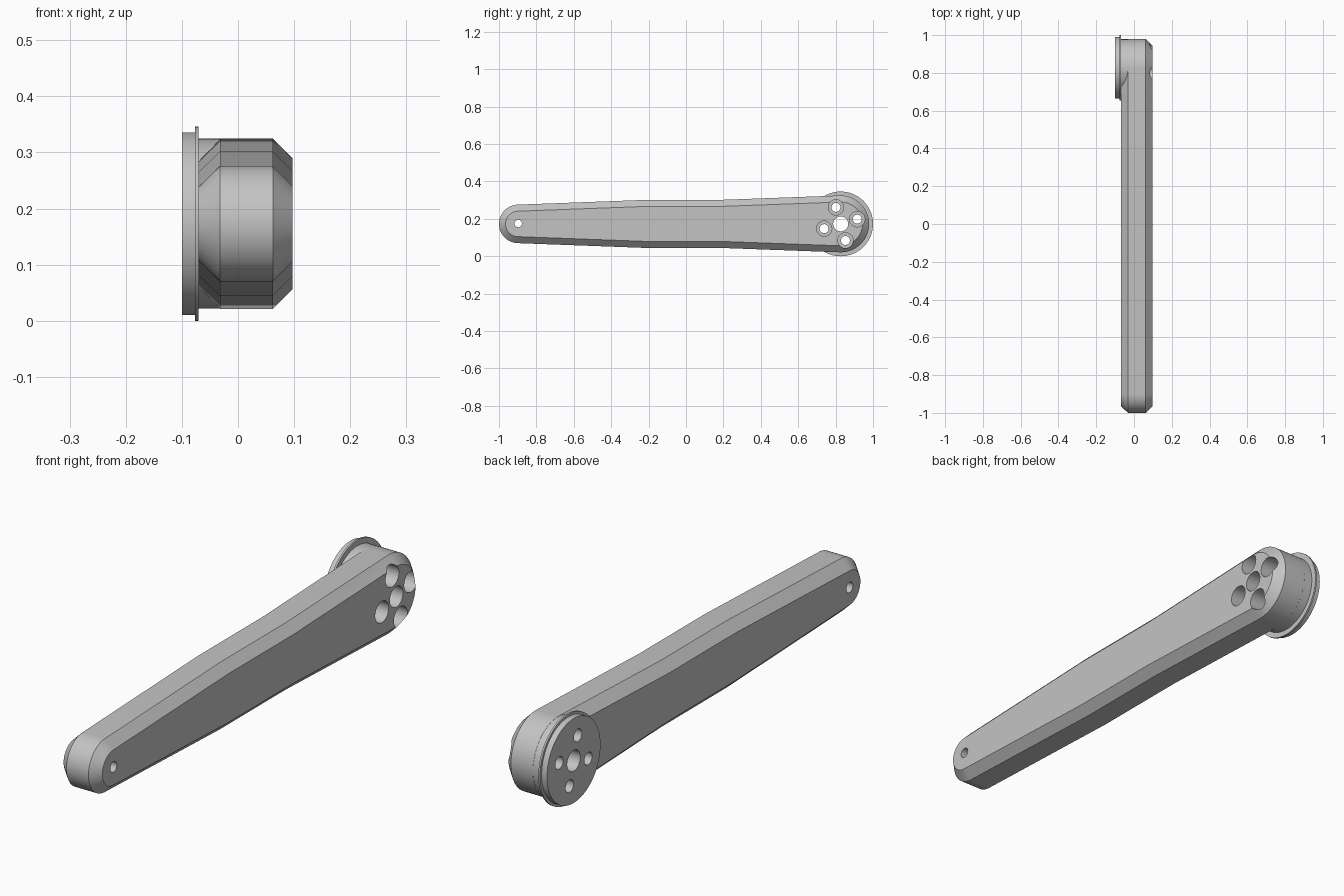
import bpy, bmesh, math
from math import sin, cos, pi

if "Cube" in bpy.data.objects:
    bpy.data.objects.remove(bpy.data.objects["Cube"], do_unlink=True)

GREY = (0.55, 0.55, 0.55, 1)
metal = bpy.data.materials.new("plain_grey")
metal.use_nodes = True
metal.diffuse_color = GREY
metal.node_tree.nodes["Principled BSDF"].inputs["Base Color"].default_value = GREY

MID_Z = 0.173
HUB_Y, TIP_Y = 0.827, -0.897
HUB_R, TIP_R, WAIST_R, WAIST_Y = 0.152, 0.103, 0.129, 0.2


def loft(name, rings):
    """Join equal-length rings of points into a closed solid."""
    bm = bmesh.new()
    loops = [[bm.verts.new(p) for p in ring] for ring in rings]
    n = len(loops[0])
    for a, b in zip(loops, loops[1:]):
        for i in range(n):
            j = (i + 1) % n
            bm.faces.new((a[i], a[j], b[j], b[i]))
    bm.faces.new(loops[0][::-1])
    bm.faces.new(loops[-1])
    bmesh.ops.recalc_face_normals(bm, faces=bm.faces)
    mesh = bpy.data.meshes.new(name)
    bm.to_mesh(mesh)
    bm.free()
    mesh.materials.append(metal)
    obj = bpy.data.objects.new(name, mesh)
    bpy.context.collection.objects.link(obj)
    return obj


def turned(name, y, z, stations, sides=64):
    """Stepped round solid along x from (x, radius) stations."""
    angles = [2 * pi * i / sides for i in range(sides)]
    return loft(name, [[(x, y + r * cos(a), z + r * sin(a)) for a in angles]
                       for x, r in stations])


def arm_ring(x, inset):
    """Arm outline: round hub end, straight waist, round tip."""
    steps = 32

    def arc(y, r, start):
        return [(x, y + r * cos(start + pi * i / steps),
                 MID_Z + r * sin(start + pi * i / steps)) for i in range(steps + 1)]

    w = WAIST_R - inset
    return (arc(HUB_Y, HUB_R - inset, -pi / 2)
            + [(x, WAIST_Y, MID_Z + w), (x, -WAIST_Y, MID_Z + w)]
            + arc(TIP_Y, TIP_R - inset, pi / 2)
            + [(x, -WAIST_Y, MID_Z - w), (x, WAIST_Y, MID_Z - w)])


# Arm with a bevel on both broad faces
arm = loft("arm", [arm_ring(-0.07, 0.037), arm_ring(-0.032, 0),
                   arm_ring(0.062, 0), arm_ring(0.097, 0.035)])

# Round hub with its flange and mounting disc
hub = turned("hub_flange", HUB_Y, MID_Z,
             [(-0.1, 0.163), (-0.077, 0.163), (-0.077, 0.173),
              (-0.07, 0.173), (-0.07, 0.1515), (-0.025, 0.1515)], 96)

# Hole cutters: axle, tip and four counterbored screws
cutters = [turned("axle_cutter", HUB_Y, MID_Z, [(-0.2, 0.04), (0.2, 0.04)], 48),
           turned("tip_cutter", TIP_Y, MID_Z + 0.002, [(-0.2, 0.02), (0.2, 0.02)], 32)]
for k in range(4):
    a = math.radians(16) + k * pi / 2
    cutters.append(turned("screw_cutter", HUB_Y + 0.092 * cos(a), MID_Z + 0.092 * sin(a),
                          [(-0.2, 0.024), (-0.015, 0.024), (-0.015, 0.041), (0.2, 0.041)], 48))

for part in (arm, hub):
    for cutter in cutters:
        cutter.hide_render = True
        if part is hub and cutter.name.startswith("tip"):
            continue
        mod = part.modifiers.new(cutter.name, 'BOOLEAN')
        mod.operation = 'DIFFERENCE'
        mod.solver = 'EXACT'
        mod.object = cutter
    graph = bpy.context.evaluated_depsgraph_get()
    result = bpy.data.meshes.new_from_object(part.evaluated_get(graph))
    part.modifiers.clear()
    part.data = result

for cutter in cutters:
    bpy.data.objects.remove(cutter, do_unlink=True)

# Smooth the rounds, keep the bevels crisp
bpy.ops.object.select_all(action='DESELECT')
for part in (arm, hub):
    part.select_set(True)
bpy.context.view_layer.objects.active = arm
bpy.ops.object.shade_smooth_by_angle(angle=math.radians(20))
